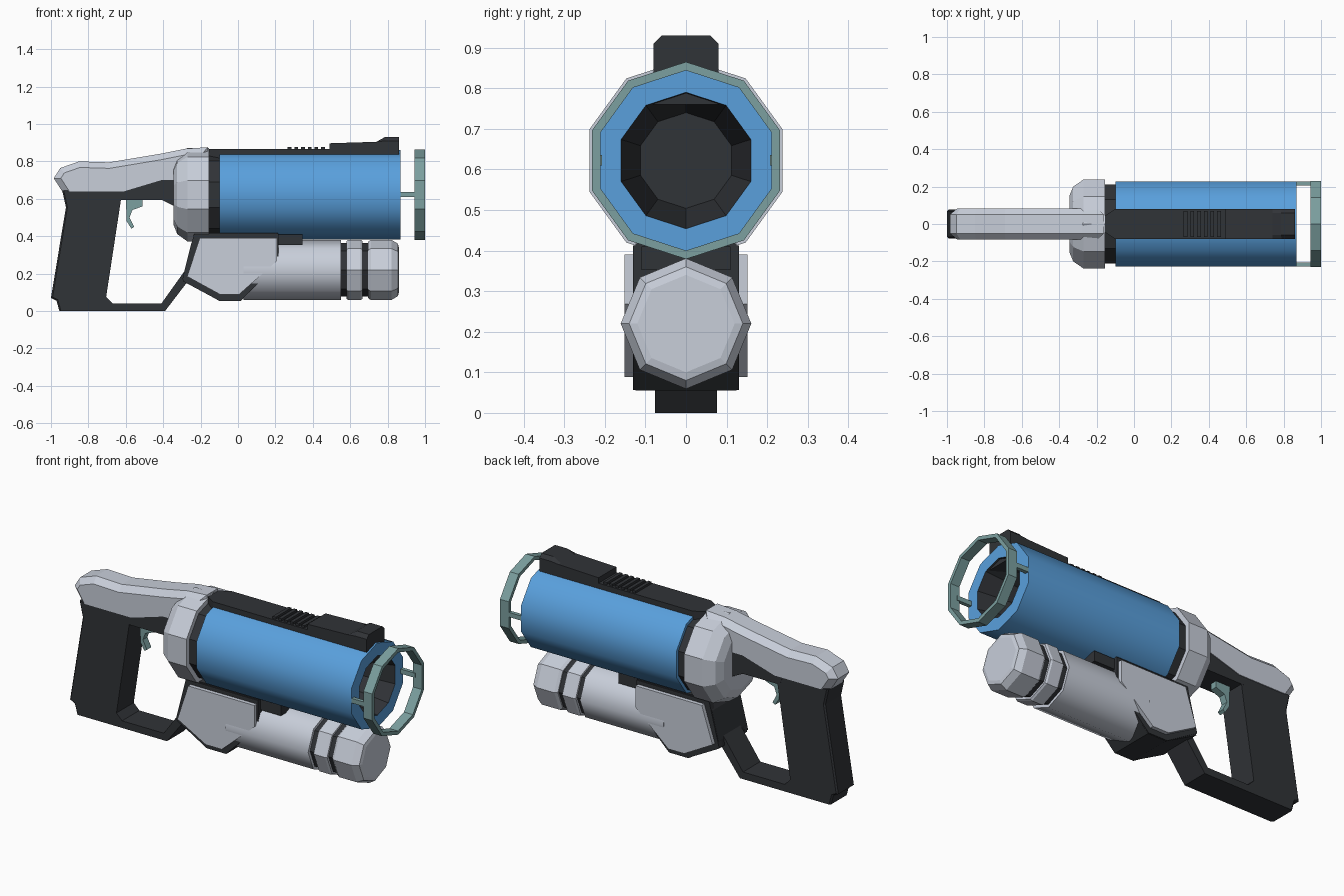
import bpy, bmesh, math
from mathutils import Vector

if "Cube" in bpy.data.objects:
    bpy.data.objects.remove(bpy.data.objects["Cube"])


def mat(name, rgb):
    m = bpy.data.materials.new(name)
    m.diffuse_color = (*rgb, 1)
    m.use_nodes = True
    m.node_tree.nodes["Principled BSDF"].inputs["Base Color"].default_value = m.diffuse_color
    return m


WHITE = mat("pale_shell", (0.58, 0.62, 0.70))
DARK = mat("dark_frame", (0.03, 0.033, 0.038))
BLUE = mat("blue_barrel", (0.10, 0.35, 0.72))
TEAL = mat("teal_trim", (0.20, 0.35, 0.35))


def finish(bm, name, material, smooth=False, flip=False):
    bmesh.ops.recalc_face_normals(bm, faces=bm.faces)
    if flip:
        bmesh.ops.reverse_faces(bm, faces=bm.faces)
    if smooth:
        for f in bm.faces:
            f.smooth = True
        for e in bm.edges:
            e.smooth = e.is_manifold and e.calc_face_angle() < math.radians(50)
    me = bpy.data.meshes.new(name)
    bm.to_mesh(me)
    bm.free()
    me.materials.append(material)
    ob = bpy.data.objects.new(name, me)
    bpy.context.collection.objects.link(ob)
    return ob


def lathe(name, profile, n, zc, material, caps=(True, True), closed=False, **kw):
    """Revolve (x, radius) points round the x axis at height zc, one corner up."""
    bm = bmesh.new()
    rings = []
    for x, r in profile:
        angs = [math.pi / 2 + 2 * math.pi * i / n for i in range(n)]
        rings.append([bm.verts.new((x, r * math.cos(a), zc + r * math.sin(a))) for a in angs])
    pairs = list(zip(rings, rings[1:]))
    if closed:
        pairs.append((rings[-1], rings[0]))
    for a, b in pairs:
        for i in range(n):
            j = (i + 1) % n
            bm.faces.new((a[i], a[j], b[j], b[i]))
    if not closed:
        if caps[0]:
            bm.faces.new(rings[0])
        if caps[1]:
            bm.faces.new(rings[-1])
    return finish(bm, name, material, **kw)


def prism(name, pts, y0, y1, material, bevel=0, where=lambda c: True):
    """Extrude an xz outline from y0 to y1; chamfer the side rims picked by where."""
    bm = bmesh.new()
    a = [bm.verts.new((x, y0, z)) for x, z in pts]
    b = [bm.verts.new((x, y1, z)) for x, z in pts]
    bm.faces.new(a)
    bm.faces.new(b)
    n = len(pts)
    for i in range(n):
        j = (i + 1) % n
        bm.faces.new((a[i], a[j], b[j], b[i]))
    bmesh.ops.recalc_face_normals(bm, faces=bm.faces)
    if bevel:
        rim = [e for e in bm.edges if abs(e.verts[0].co.y - e.verts[1].co.y) < 1e-6
               and where((e.verts[0].co + e.verts[1].co) / 2)]
        bmesh.ops.bevel(bm, geom=rim, offset=bevel, segments=1, affect='EDGES', clamp_overlap=True)
    return finish(bm, name, material)


def box(name, x0, x1, y0, y1, z0, z1, material):
    return prism(name, [(x0, z0), (x1, z0), (x1, z1), (x0, z1)], y0, y1, material)


# Main barrel: ten-sided tube with a tapering dark bore
ZB = 0.622
lathe("barrel", [(-0.1, 0.24), (0.87, 0.24), (0.87, 0.168)], 10, ZB, BLUE,
      caps=(True, False), smooth=True)
lathe("bore", [(0.87, 0.168), (0.62, 0.118)], 10, ZB, DARK, caps=(False, True), flip=True)
lathe("barrel_neck", [(-0.17, 0.222), (-0.09, 0.222)], 10, ZB, DARK)
lathe("rear_collar", [(-0.345, 0.16), (-0.325, 0.21), (-0.27, 0.25), (-0.155, 0.25)], 10, ZB, WHITE)

# Muzzle ring and its two struts
lathe("muzzle_ring", [(0.945, 0.243), (1.0, 0.243), (1.0, 0.222), (0.945, 0.222)], 10, ZB, TEAL, closed=True)
for s, side in ((-1, "front"), (1, "back")):
    box(f"ring_strut_{side}", 0.86, 0.96, *sorted((s * 0.207, s * 0.228)), 0.61, 0.636, TEAL)

# Top rail with pointed rear, raised sight and grip ridges
bm = bmesh.new()
plan = [(-0.155, -0.045), (-0.1, -0.08), (0.86, -0.08), (0.86, 0.08), (-0.1, 0.08), (-0.155, 0.045)]
low = bm.faces.new([bm.verts.new((x, y, 0.76)) for x, y in plan])
up = bmesh.ops.extrude_face_region(bm, geom=[low])["geom"]
for v in up:
    if isinstance(v, bmesh.types.BMVert):
        v.co.z = 0.866
finish(bm, "top_rail", DARK)
prism("rail_sight", [(0.49, 0.84), (0.86, 0.84), (0.86, 0.93), (0.785, 0.93), (0.74, 0.905), (0.49, 0.897)],
      -0.08, 0.08, DARK, 0.02, lambda c: c.z > 0.87 and c.x > 0.75 and c.x < 0.85)
for i in range(6):
    x = 0.265 + i * 0.036
    box(f"rail_ridge_{i + 1}", x, x + 0.02, -0.07, 0.07, 0.85, 0.878, DARK)

# Pale receiver above the grip
prism("receiver", [(-0.985, 0.71), (-0.94, 0.64), (-0.61, 0.64), (-0.41, 0.70), (-0.25, 0.70),
                   (-0.16, 0.78), (-0.16, 0.876), (-0.28, 0.868), (-0.42, 0.84), (-0.69, 0.795), (-0.85, 0.80),
                   (-0.95, 0.765)], -0.082, 0.082, WHITE, 0.032,
      lambda c: c.z > 0.74 or c.x < -0.95)

# Grip, frame under the receiver, and hand guard
prism("grip", [(-0.94, 0.645), (-0.92, 0.555), (-1.0, 0.07), (-0.97, 0.055), (-0.955, 0.0), (-0.67, 0.0),
               (-0.67, 0.04), (-0.705, 0.075), (-0.625, 0.60), (-0.61, 0.645)], -0.077, 0.077, DARK,
      0.035, lambda c: 0.08 < c.z < 0.62 or c.x < -0.96)
prism("trigger_frame", [(-0.66, 0.645), (-0.64, 0.595), (-0.41, 0.595), (-0.34, 0.56), (-0.26, 0.56),
                        (-0.26, 0.70), (-0.41, 0.70), (-0.61, 0.64)], -0.078, 0.078, DARK)
prism("hand_guard", [(-0.70, 0.0), (-0.39, 0.0), (-0.26, 0.17), (-0.26, 0.25), (-0.41, 0.04), (-0.70, 0.04)],
      -0.077, 0.077, DARK)
prism("trigger", [(-0.60, 0.61), (-0.51, 0.61), (-0.51, 0.56), (-0.565, 0.54), (-0.58, 0.50), (-0.555, 0.45),
                  (-0.57, 0.44), (-0.595, 0.48)], -0.02, 0.02, TEAL)

# Bracket joining the barrels, with a pale plate on each side
prism("bracket", [(-0.22, 0.418), (0.215, 0.418), (0.215, 0.26), (0.015, 0.055), (-0.10, 0.055), (-0.295, 0.16),
                  (-0.29, 0.20), (-0.25, 0.36)], -0.125, 0.125, DARK)
prism("bracket_rail", [(0.1, 0.352), (0.345, 0.352), (0.345, 0.41), (0.1, 0.41)], -0.11, 0.11, DARK)
rim = [(-0.235, 0.412), (0.217, 0.412), (0.217, 0.255), (0.015, 0.057), (-0.105, 0.057), (-0.297, 0.17)]
plate = [(-0.205, 0.39), (0.208, 0.39), (0.208, 0.268), (0.005, 0.088), (-0.095, 0.088), (-0.272, 0.185)]
for s, side in ((-1, "front"), (1, "back")):
    prism(f"plate_rim_{side}", rim, *sorted((s * 0.10, s * 0.13)), DARK)
    prism(f"side_plate_{side}", plate, *sorted((s * 0.11, s * 0.152)), WHITE)

# Eight-sided lower canister with dark grooves, band and chamfered nose
ZC = 0.22
lathe("canister", [(0.03, 0.16), (0.55, 0.16)], 8, ZC, WHITE, smooth=True)
lathe("canister_core", [(0.5, 0.143), (0.72, 0.143)], 8, ZC, DARK)
lathe("canister_band", [(0.58, 0.155), (0.59, 0.161), (0.655, 0.161), (0.665, 0.155)], 8, ZC, WHITE)
lathe("canister_nose", [(0.695, 0.15), (0.71, 0.161), (0.82, 0.161), (0.855, 0.14), (0.86, 0.12)], 8, ZC, WHITE)
